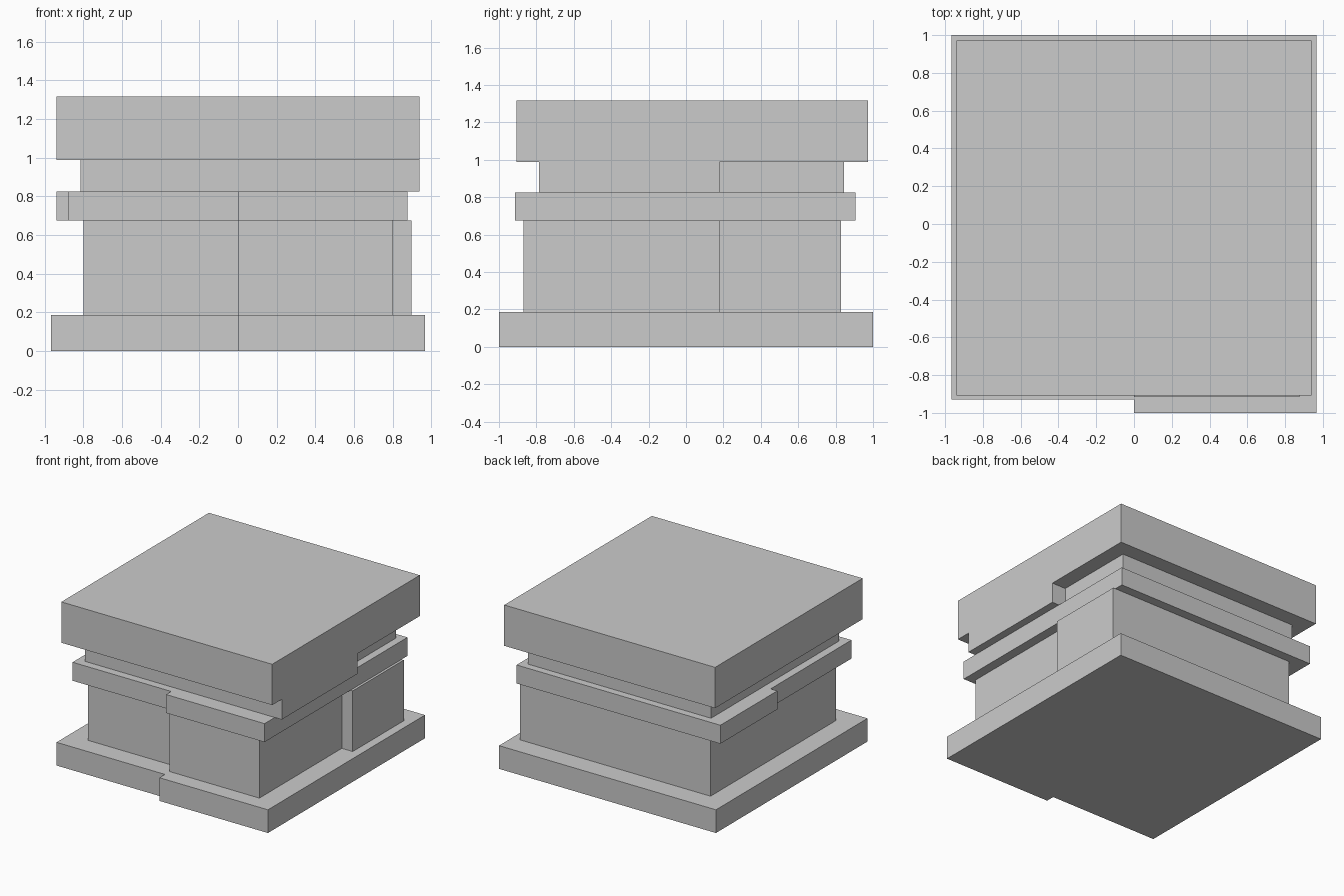
import bpy, bmesh

if "Cube" in bpy.data.objects:
    bpy.data.objects.remove(bpy.data.objects["Cube"])

STEP_Y = 0.18  # where the side faces step in or out


def rect(x0, x1, y0, y1):
    return [(x0, y0), (x1, y0), (x1, y1), (x0, y1)]


def slab(name, outline, z0, z1):
    """Extrude a counter-clockwise plan outline from z0 to z1."""
    bm = bmesh.new()
    face = bm.faces.new([bm.verts.new((x, y, z0)) for x, y in outline])
    top = bmesh.ops.extrude_face_region(bm, geom=[face], use_keep_orig=True)["geom"]
    bmesh.ops.translate(bm, vec=(0, 0, z1 - z0),
                        verts=[v for v in top if isinstance(v, bmesh.types.BMVert)])
    bmesh.ops.recalc_face_normals(bm, faces=bm.faces[:])
    mesh = bpy.data.meshes.new(name)
    bm.to_mesh(mesh)
    bm.free()
    obj = bpy.data.objects.new(name, mesh)
    bpy.context.collection.objects.link(obj)
    return obj


# Base plinth, right half of the front set forward
slab("base_plinth", [(-0.967, -0.93), (0, -0.93), (0, -1), (0.967, -1),
                     (0.967, 1), (-0.967, 1)], 0, 0.187)

# Main block, stepped on the front and right side
slab("main_block", [(-0.80, -0.77), (0, -0.77), (0, -0.87), (0.80, -0.87),
                    (0.80, STEP_Y), (0.897, STEP_Y), (0.897, 0.83),
                    (-0.80, 0.83)], 0.187, 0.676)

# Thin ledge, stepped on the front and left side
slab("ledge", [(-0.88, -0.85), (0, -0.85), (0, -0.915), (0.877, -0.915),
               (0.877, 0.905), (-0.94, 0.905), (-0.94, STEP_Y),
               (-0.88, STEP_Y)], 0.676, 0.825)

# Neck, front part of the right side flush with the cap
slab("neck", [(-0.815, -0.785), (0.94, -0.785), (0.94, STEP_Y),
              (0.815, STEP_Y), (0.815, 0.845), (-0.815, 0.845)], 0.825, 0.988)

# Heavy cap
slab("cap", rect(-0.94, 0.94, -0.907, 0.972), 0.988, 1.317)
